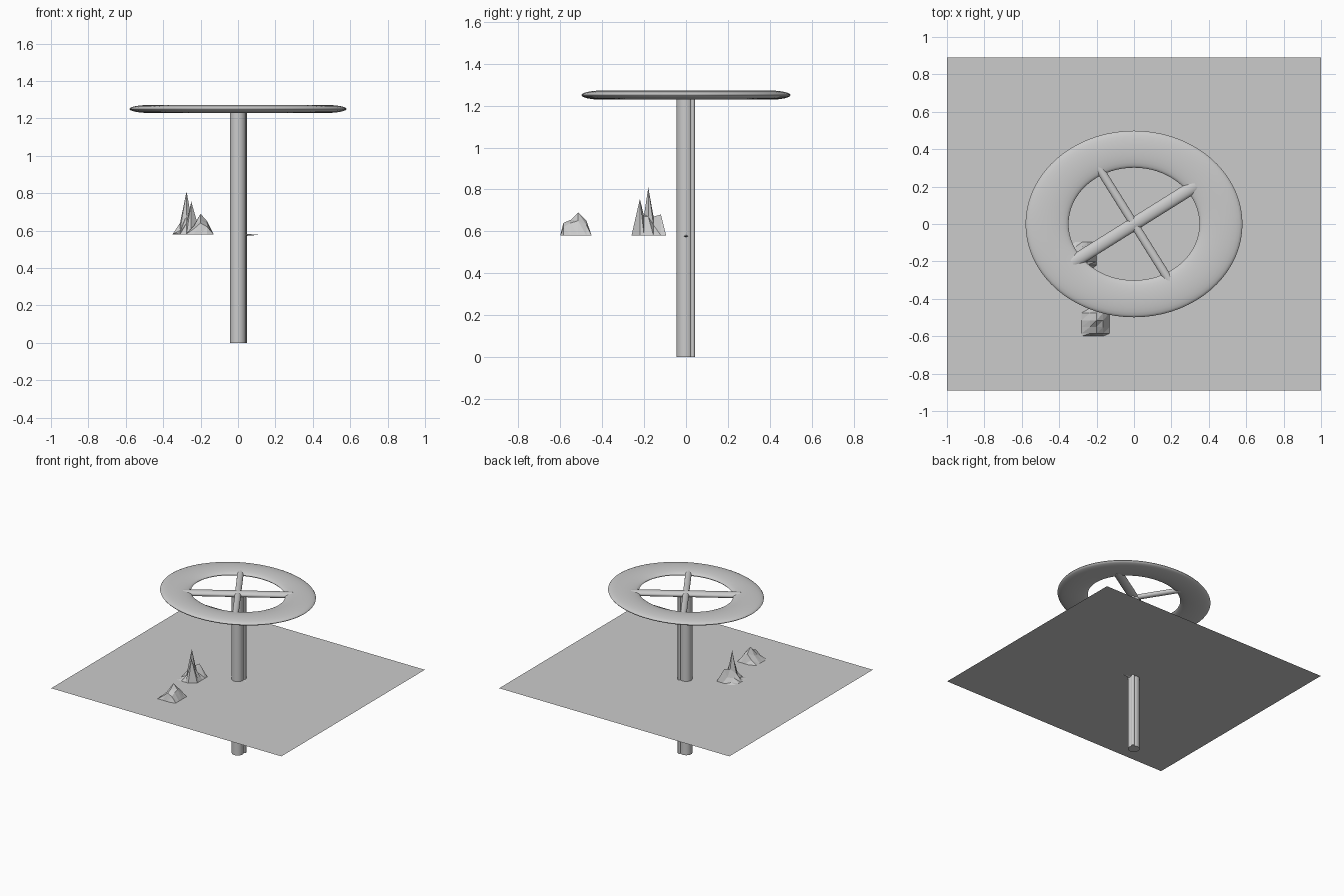
import bpy, bmesh, math

if "Cube" in bpy.data.objects:
    bpy.data.objects.remove(bpy.data.objects["Cube"])


def finish(name, smooth=True):
    ob = bpy.context.object
    ob.name = name
    bpy.ops.object.transform_apply(location=False, rotation=False, scale=True)
    if smooth:
        bpy.ops.object.shade_smooth_by_angle(angle=math.radians(40))
    return ob


def post(name, x, y, r, z0, z1, sides=32):
    bpy.ops.mesh.primitive_cylinder_add(vertices=sides, radius=r, depth=z1 - z0,
                                        location=(x, y, (z0 + z1) / 2))
    return finish(name)


def spoke(name, length, width, height, angle):
    bpy.ops.mesh.primitive_cylinder_add(vertices=24, radius=0.5, depth=1,
                                        location=(0, 0, 1.25),
                                        rotation=(0, math.pi / 2, math.radians(angle)))
    # local x is vertical once the cylinder lies down
    bpy.context.object.scale = (height, width, length)
    return finish(name)


def rocks(name, xs, ys, heights):
    """Jagged height field rising from the ground sheet."""
    bm = bmesh.new()
    grid = [[bm.verts.new((x, y, GROUND + h)) for x, h in zip(xs, row)]
            for y, row in zip(ys, heights)]
    for j in range(len(ys) - 1):
        for i in range(len(xs) - 1):
            a, b = grid[j][i], grid[j][i + 1]
            c, d = grid[j + 1][i + 1], grid[j + 1][i]
            bm.faces.new((a, b, c))
            bm.faces.new((a, c, d))
    mesh = bpy.data.meshes.new(name)
    bm.to_mesh(mesh)
    bm.free()
    bpy.context.collection.objects.link(bpy.data.objects.new(name, mesh))


GROUND = 0.58

# Flat sheet crossing the post
bpy.ops.mesh.primitive_plane_add(size=2, location=(0, 0, GROUND))
bpy.context.object.scale = (1, 0.89, 1)
finish("ground_sheet", False)

# Flattened oval ring
bpy.ops.mesh.primitive_torus_add(major_segments=72, minor_segments=24,
                                 major_radius=0.465, minor_radius=0.115,
                                 location=(0, 0, 1.25))
bpy.context.object.scale = (1, 0.86, 0.19)
finish("oval_ring")

# Post with a slim rib down one corner
post("post", 0, -0.003, 0.043, 0, 1.24)
post("post_rib", 0.036, 0.032, 0.011, 0, 1.23, 12)

# Crossed spokes
spoke("wide_spoke", 0.78, 0.07, 0.042, 32)
spoke("narrow_spoke", 0.72, 0.045, 0.036, -58)

# Small thorn on the post
bpy.ops.mesh.primitive_cone_add(vertices=4, radius1=0.012, radius2=0, depth=0.08,
                                location=(0.075, 0, 0.577),
                                rotation=(0, math.pi / 2, 0))
bpy.context.object.scale = (0.5, 1, 1)
finish("thorn", False)

# Tall jagged rock
rocks("tall_rock",
      (-0.35, -0.31, -0.275, -0.25, -0.20),
      (-0.26, -0.22, -0.20, -0.18, -0.155, -0.12, -0.095),
      ((0, 0, 0, 0, 0),
       (0, 0.01, 0.06, 0.175, 0),
       (0, 0.02, 0.10, 0.09, 0),
       (0, 0.06, 0.23, 0.09, 0),
       (0, 0.03, 0.09, 0.05, 0),
       (0, 0.01, 0.04, 0.10, 0),
       (0, 0, 0, 0, 0)))

# Low jagged rock
rocks("low_rock",
      (-0.28, -0.235, -0.20, -0.165, -0.13),
      (-0.60, -0.585, -0.55, -0.515, -0.475, -0.45),
      ((0, 0, 0, 0, 0),
       (0, 0.03, 0.06, 0.04, 0),
       (0, 0.045, 0.075, 0.06, 0),
       (0, 0.05, 0.11, 0.07, 0),
       (0, 0.03, 0.07, 0.05, 0),
       (0, 0, 0, 0, 0)))
